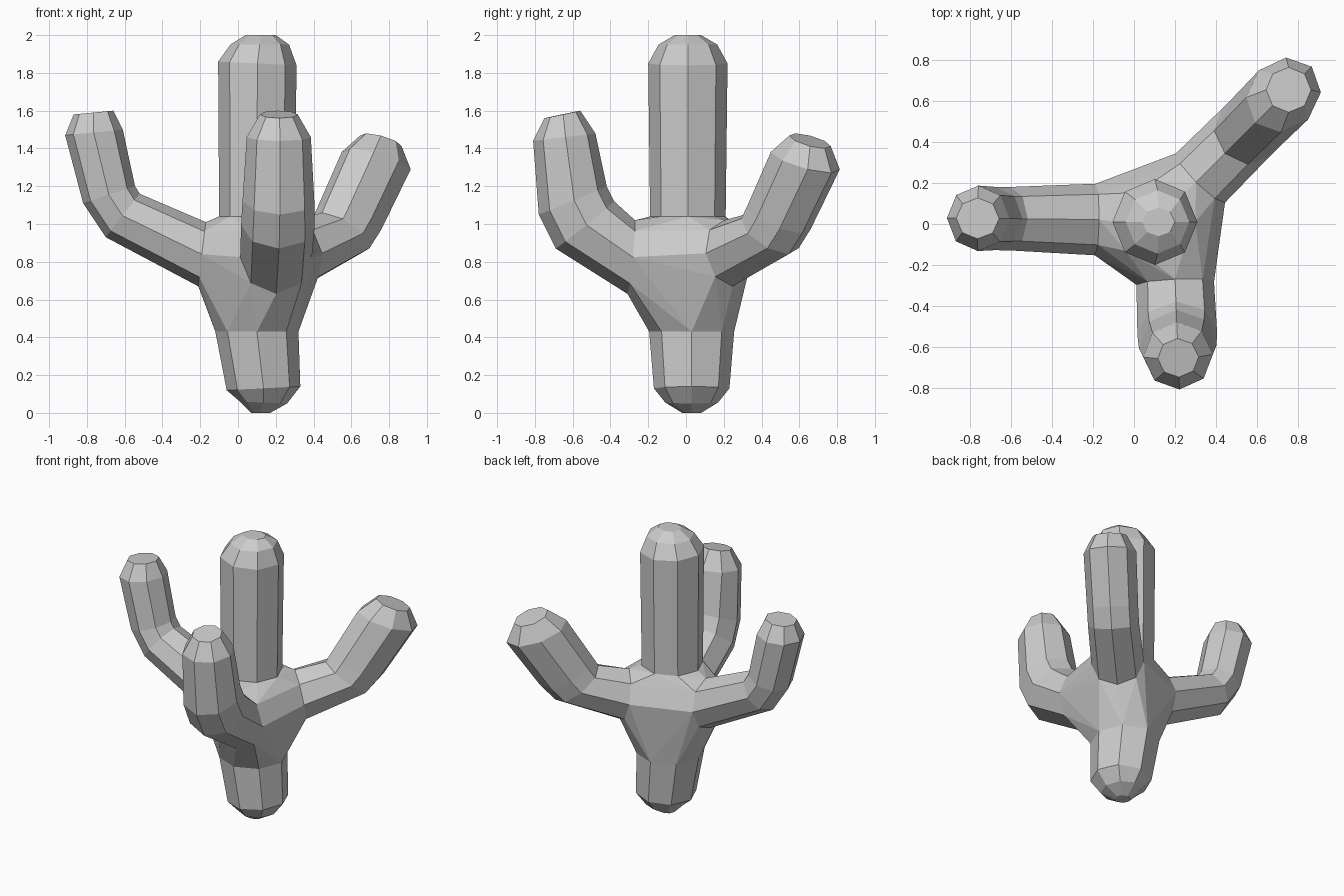
import bpy, bmesh, math
from mathutils import Vector

if "Cube" in bpy.data.objects:
    bpy.data.objects.remove(bpy.data.objects["Cube"])

SIDES = 8
bm = bmesh.new()


def limb(origin, heading, rings):
    """Tube swept in a vertical plane. Each ring is (outer r,z), (inner r,z), half width.
    The first ring stays open; the last is capped."""
    along = Vector((heading[0], heading[1], 0)).normalized()
    side = Vector((-along.y, along.x, 0))
    base = Vector((origin[0], origin[1], 0))
    loops = []
    for (ro, zo), (ri, zi), w in rings:
        a = base + along * ro + Vector((0, 0, zo))
        b = base + along * ri + Vector((0, 0, zi))
        mid, half = (a + b) / 2, (a - b) / 2
        loop = []
        for i in range(SIDES):
            t = math.tau * i / SIDES
            loop.append(bm.verts.new(mid + half * math.cos(t) + side * w * math.sin(t)))
        loops.append(loop)
    for p, q in zip(loops, loops[1:]):
        for i in range(SIDES):
            j = (i + 1) % SIDES
            bm.faces.new((p[i], p[j], q[j], q[i]))
    bm.faces.new(loops[-1])
    return loops[0]


open_rings = [
    # lower trunk, going down to the rounded foot
    limb((0, 0.03), (1, 0), [
        ((0.32, 0.43), (-0.12, 0.43), 0.225),
        ((0.33, 0.14), (-0.06, 0.12), 0.20),
        ((0.26, 0.05), (0.01, 0.06), 0.14),
        ((0.17, 0.0), (0.07, 0.0), 0.05)]),
    # upper trunk, going up to the domed top
    limb((0, 0.01), (1, 0), [
        ((0.30, 1.04), (-0.10, 1.04), 0.20),
        ((0.31, 1.84), (-0.105, 1.86), 0.21),
        ((0.27, 1.95), (-0.04, 1.95), 0.155),
        ((0.20, 2.0), (0.04, 2.0), 0.07)]),
    # left arm
    limb((0, 0.02), (-1, 0.01), [
        ((0.21, 0.67), (0.17, 1.01), 0.175),
        ((0.70, 0.93), (0.52, 1.16), 0.155),
        ((0.82, 1.11), (0.545, 1.20), 0.155),
        ((0.915, 1.47), (0.61, 1.50), 0.16),
        ((0.87, 1.58), (0.66, 1.60), 0.10)]),
    # front arm
    limb((0.19, 0), (0.04, -1), [
        ((0.31, 0.63), (0.27, 1.02), 0.19),
        ((0.69, 0.87), (0.38, 1.12), 0.195),
        ((0.78, 1.05), (0.42, 1.20), 0.19),
        ((0.81, 1.44), (0.48, 1.48), 0.17),
        ((0.75, 1.56), (0.56, 1.60), 0.10)]),
    # back right arm
    limb((0.12, 0.02), (1, 1), [
        ((0.32, 0.67), (0.26, 1.02), 0.17),
        ((0.74, 0.84), (0.46, 1.06), 0.165),
        ((0.84, 0.95), (0.49, 1.11), 0.165),
        ((1.06, 1.27), (0.67, 1.40), 0.17),
        ((1.01, 1.40), (0.79, 1.48), 0.11)]),
]

# faceted hub that joins trunk and arms: hull over the open rings, minus the ring discs
hull = bmesh.ops.convex_hull(bm, input=[v for r in open_rings for v in r],
                             use_existing_faces=False)
ring_sets = [set(r) for r in open_rings]
discs = [f for f in hull["geom"] if isinstance(f, bmesh.types.BMFace)
         and any(set(f.verts) <= s for s in ring_sets)]
bmesh.ops.delete(bm, geom=discs, context='FACES_ONLY')
loose = [e for e in bm.edges if not e.link_faces]
bmesh.ops.delete(bm, geom=loose, context='EDGES')
bmesh.ops.recalc_face_normals(bm, faces=bm.faces[:])

mesh = bpy.data.meshes.new("cactus")
bm.to_mesh(mesh)
bm.free()
bpy.context.collection.objects.link(bpy.data.objects.new("cactus", mesh))
